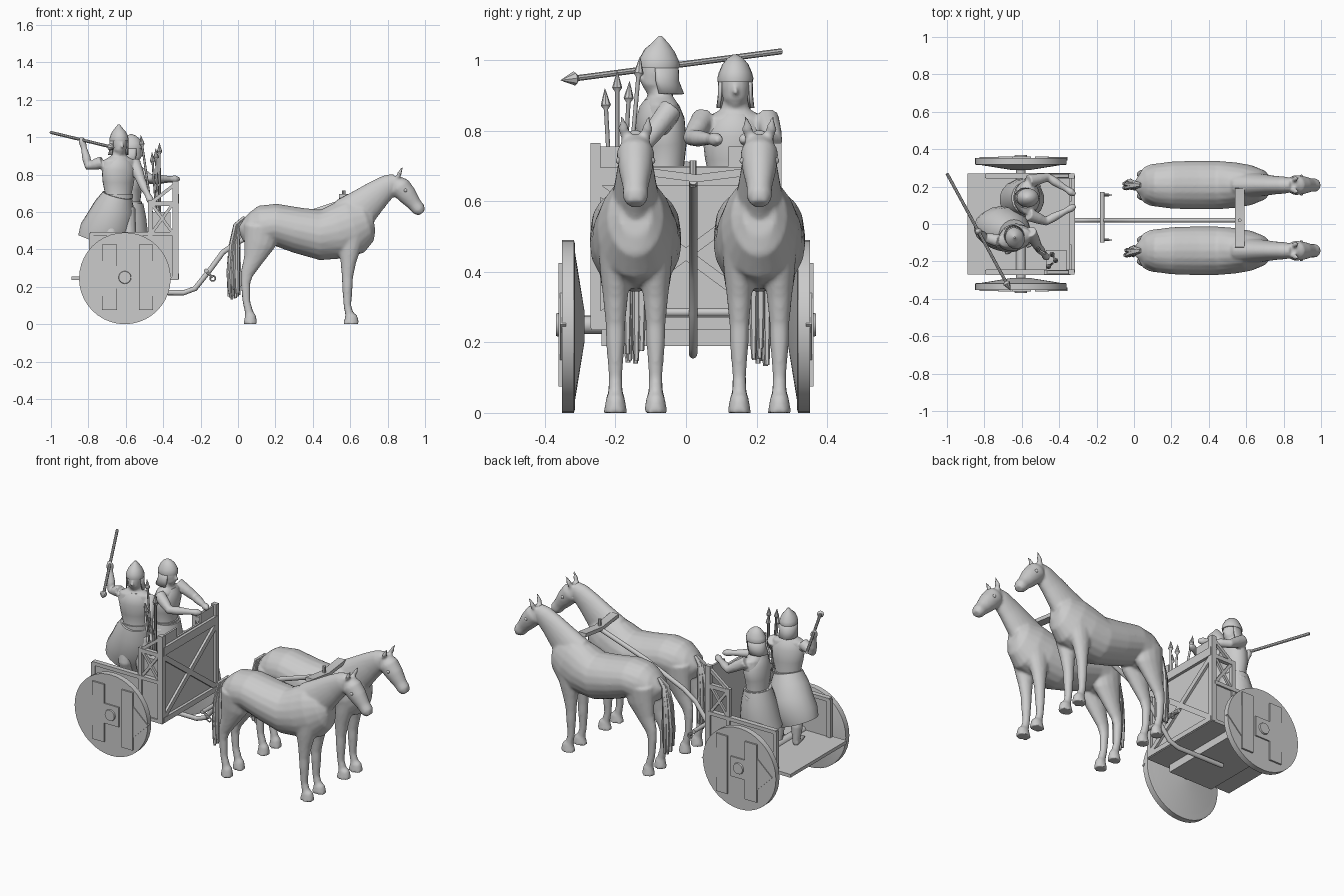
import bpy, bmesh, math, random
from mathutils import Vector, Matrix
random.seed(4)
R2 = math.sqrt(2)


def obj(name, bm, remesh=0, smooth=0):
    bmesh.ops.recalc_face_normals(bm, faces=bm.faces)
    me = bpy.data.meshes.new(name)
    bm.to_mesh(me)
    bm.free()
    o = bpy.data.objects.new(name, me)
    bpy.context.collection.objects.link(o)
    if remesh:
        m = o.modifiers.new("blend", 'REMESH')
        m.mode, m.voxel_size, m.use_smooth_shade = 'VOXEL', remesh, True
        s = o.modifiers.new("soften", 'SMOOTH')
        s.factor, s.iterations = 0.5, smooth
    return o


def loft(bm, pts, sides=16, M=Matrix(), phase=0):
    """Elliptical rings (x, y, z, half width, half depth) along a path."""
    P = [Vector(p[:3]) for p in pts]
    d = (P[-1] - P[0]).normalized()
    ref = Vector((1, 0, 0)) if abs(d.y) > 0.8 else Vector((0, 1, 0))
    rings = []
    for i, p in enumerate(pts):
        t = (P[min(i + 1, len(P) - 1)] - P[max(i - 1, 0)]).normalized()
        s = (ref - t * ref.dot(t)).normalized()
        u = t.cross(s)
        rings.append([bm.verts.new(M @ (P[i] + s * p[3] * math.cos(a) + u * p[4] * math.sin(a)))
                      for a in (phase + 2 * math.pi * k / sides for k in range(sides))])
    for a, b in zip(rings, rings[1:]):
        for k in range(sides):
            bm.faces.new((a[k], a[(k + 1) % sides], b[(k + 1) % sides], b[k]))
    bm.faces.new(rings[0])
    bm.faces.new(rings[-1])


def tube(name, pts, sides=12, M=Matrix()):
    bm = bmesh.new()
    loft(bm, pts, sides, M)
    return obj(name, bm)


def beam(name, path, w=0.024, h=0.024):
    bm = bmesh.new()
    loft(bm, [(*p, w / R2, h / R2) for p in path], 4, phase=math.pi / 4)
    return obj(name, bm)


def box(name, x0, x1, y0, y1, z0, z1):
    bm = bmesh.new()
    bmesh.ops.create_cube(bm, size=1)
    for v in bm.verts:
        v.co = Vector((x0 + (v.co.x + .5) * (x1 - x0), y0 + (v.co.y + .5) * (y1 - y0), z0 + (v.co.z + .5) * (z1 - z0)))
    return obj(name, bm)


def prism(name, poly, axis, a, b):
    bm = bmesh.new()
    f = lambda t, u, v: (t, u, v) if axis == 'x' else (u, t, v)
    A, B = ([bm.verts.new(f(t, u, v)) for u, v in poly] for t in (a, b))
    bm.faces.new(A)
    bm.faces.new(B)
    for k in range(len(poly)):
        j = (k + 1) % len(poly)
        bm.faces.new((A[k], A[j], B[j], B[k]))
    return obj(name, bm)


# --- horses ---
BODY = [(.018, .54, .03, .04), (.05, .52, .085, .085), (.12, .517, .115, .117), (.20, .532, .126, .112),
        (.32, .502, .13, .122), (.44, .477, .13, .135), (.54, .497, .122, .15), (.62, .525, .108, .153),
        (.69, .555, .08, .115), (.725, .56, .045, .06)]
NECK = [(.60, .57, .075, .12), (.68, .64, .06, .095), (.75, .70, .05, .076), (.81, .745, .045, .06), (.85, .77, .035, .04)]
HEAD = [(.835, .775, .035, .03), (.865, .735, .054, .058), (.905, .69, .048, .052), (.945, .64, .036, .038),
        (.968, .612, .036, .036), (.982, .592, .024, .02)]
HIND = [(.13, .52, .06, .10), (.115, .43, .052, .085), (.08, .34, .036, .052), (.048, .27, .025, .035),
        (.04, .22, .022, .026), (.045, .12, .019, .021), (.06, .06, .021, .023), (.066, .045, .026, .03), (.066, 0, .034, .038)]
FORE = [(.60, .48, .05, .08), (.595, .40, .044, .06), (.59, .33, .036, .042), (.585, .25, .028, .03), (.585, .20, .027, .028),
        (.585, .10, .019, .021), (.595, .055, .021, .023), (.605, .04, .027, .034), (.605, 0, .034, .044)]
for tag, cy in (("near", -.143), ("far", .208)):
    T = Matrix.Translation((0, cy, 0))
    bm = bmesh.new()
    for part in (BODY, NECK, HEAD):
        loft(bm, [(x, 0, z, a, b) for x, z, a, b in part], 20, T)
    for s in (-1, 1):
        for part in (HIND, FORE):
            loft(bm, [(x, s * .057, z, a, b) for x, z, a, b in part], 14, T)
        loft(bm, [(.85, s * .025, .775, .015, .012), (.863, s * .034, .805, .017, .012), (.88, s * .038, .842, .004, .004)], 10, T)
    obj(tag + "_horse", bm, .008, 4)
    bm = bmesh.new()
    for s in (-1, 1):
        bmesh.ops.create_uvsphere(bm, u_segments=10, v_segments=8, radius=.01,
                                  matrix=Matrix.Translation((.895, cy + s * .046, .715)))
    obj(tag + "_horse_eyes", bm)
    bm = bmesh.new()
    for k in range(12):
        dx, dy = random.uniform(-.03, .03), random.uniform(-.027, .027)
        loft(bm, [(.035, 0, .57, .012, .012), (-.005 + dx * .3, dy * .5, .53, .014, .014), (-.02 + dx * .7, dy, .42, .013, .013),
                  (-.024 + dx, dy, .28, .012, .012), (-.022 + dx, dy, random.uniform(.13, .19), .007, .007)], 6, T)
    obj(tag + "_horse_tail", bm)

# --- draught pole, yoke and swingletree ---
tube("pole", [(x, .02, z, .012, .014) for x, z in
              ((-.6, .17), (-.29, .168), (-.23, .19), (-.15, .29), (-.08, .385), (0, .44), (.25, .55), (.58, .66))])
beam("yoke", [(.565, -.125, .685), (.565, .03, .665), (.565, .19, .685)], .05, .022)
tube("yoke_pin", [(.565, .02, .64, .01, .01), (.565, .02, .715, .01, .01)], 8)
tube("swingletree", [(-.17, -.10, .285, .012, .012), (-.17, .17, .285, .012, .012)])
for y in (-.085, .155):
    tube("trace_hook", [(-.175, y, .285, .007, .007), (-.135, y, .25, .007, .007)], 8)
    bpy.ops.mesh.primitive_torus_add(location=(-.135, y, .245), rotation=(math.pi / 2, 0, 0), major_radius=.014,
                                     minor_radius=.004, major_segments=16, minor_segments=6)
    bpy.context.object.name = "trace_ring"

# --- chariot car ---
box("floor", -.89, -.32, -.27, .27, .235, .255)
box("axle_block", -.74, -.45, -.24, .24, .19, .235)
tube("axle", [(-.605, -.33, .25, .026, .026), (-.605, .33, .25, .026, .026)], 16)
prism("front_panel", [(-.27, .24), (.27, .24), (.27, .755), (.12, .755), (.12, .70), (-.11, .70), (-.11, .755), (-.27, .755)],
      'x', -.345, -.333)
for s in (-1, 1):
    y = s * .257
    box("front_post", -.35, -.318, y - .014, y + .014, .24, .765)
    beam("front_brace", [(-.33, -y, .26), (-.33, y, .64)], .022, .03)
    box("side_panel", -.79, -.34, y - .005, y + .005, .25, .48)
    beam("side_rail", [(-.79, y, .482), (-.34, y, .482)], .03, .022)
    beam("rear_post", [(-.785, y, .25), (-.785, y, .485)])
    beam("mid_post", [(-.47, y, .25), (-.47, y, .66)])
    beam("upper_rail", [(-.48, y, .645), (-.33, y, .645)])
    beam("upper_slat", [(-.47, y, .645), (-.34, y, .745)], .018, .018)
    for z0, z1 in ((.49, .64), (.64, .49)):
        beam("side_brace", [(-.46, y, z0), (-.35, y, z1)], .014, .016)
beam("front_top_rail", [(-.33, -.26, .67), (-.33, .26, .67)], .028, .05)
beam("front_bottom_rail", [(-.33, -.26, .255), (-.33, .26, .255)], .028, .03)

# --- solid plank wheels ---
for s in (-1, 1):
    tube("wheel", [(-.605, s * .29, .245, .05, .05), (-.605, s * .315, .245, .235, .235), (-.605, s * .318, .245, .245, .245),
                   (-.605, s * .352, .245, .245, .245), (-.605, s * .352, .245, .222, .222), (-.605, s * .346, .245, .22, .22)][1:], 40)
    tube("wheel_dish", [(-.605, s * .288, .245, .045, .045), (-.605, s * .317, .245, .225, .225)], 40)
    for x0, x1 in ((-.727, -.647), (-.53, -.455)):
        box("wheel_plank", x0, x1, s * .34, s * .362, .075, .425)
    for x, d in ((-.727, -1), (-.455, 1)):
        prism("wheel_wedge", [(x, .15), (x + d * .1, .25), (x, .34)], 'y', s * .34, s * .357)
    box("hub_block", -.655, -.55, s * .34, s * .36, .19, .31)
    tube("hub_cap", [(-.605, s * .34, .25, .04, .04), (-.605, s * .368, .25, .032, .032)], 16)

# --- javelins in a holder ---
box("javelin_case", -.47, -.36, -.245, -.14, .255, .60)


def spear(name, p, q, r=.006, head=.06):
    p, q = Vector(p), Vector(q)
    d = (q - p).normalized()
    at = lambda back, k: (*(q - d * back), r * k, r * k)
    tube(name, [(*p, r, r), at(head, 1), at(head * .8, 2.4), at(0, .1)], 8)


for tip in ((-.46, -.23, .92), (-.42, -.195, .97), (-.52, -.13, 1.01), (-.44, -.16, .94)):
    spear("javelin", (-.415, -.195, .28), tip)
spear("thrown_spear", (-1, .27, 1.025), (-.66, -.355, .943), .0085, .055)


# --- crew ---
def warrior(tag, loc, yaw, dz, arms, skirt, peak):
    M = Matrix.Translation((*loc, dz)) @ Matrix.Rotation(math.radians(yaw), 4, 'Z')
    legs = Matrix.Translation((*loc, 0)) @ Matrix.Rotation(math.radians(yaw), 4, 'Z')
    bm = bmesh.new()
    loft(bm, [(0, 0, .60, .07, .06), (0, 0, .68, .064, .05), (0, 0, .76, .08, .058), (.01, 0, .83, .096, .06),
              (.01, 0, .875, .088, .048), (.01, 0, .90, .042, .034), (.015, 0, .95, .03, .03)], 18, M)
    loft(bm, [(.027, 0, .903, .018, .022), (.022, 0, .925, .034, .043), (.016, 0, .96, .042, .05),
              (.014, 0, 1.0, .042, .05), (.014, 0, 1.025, .025, .03)], 18, M)
    loft(bm, [(.06, 0, .972, .005, .005), (.073, 0, .948, .009, .012), (.062, 0, .944, .007, .007)], 8, M)
    for s in (-1, 1):
        loft(bm, [(0, s * .045, .62, .05, .05), (.03, s * .05, .46, .04, .042), (.0, s * .05, .36, .034, .036),
                  (-.01, s * .05, .27, .02, .022)], 12, legs)
        loft(bm, [(-.03, s * .05, .268, .018, .014), (.03, s * .055, .27, .022, .016), (.08, s * .06, .264, .016, .009)], 10, legs)
    for a in arms:
        loft(bm, [(*p, r, r) for p, r in zip(a, (.034, .03, .024, .024, .016, .021, .01))], 12)
    obj(tag + "_body", bm, .006, 3)
    tube(tag + "_cuirass", [(0, 0, .655, .078, .064), (0, 0, .69, .071, .057), (0, 0, .76, .086, .065),
                            (.01, 0, .83, .094, .068), (.01, 0, .87, .07, .055), (.01, 0, .888, .05, .042)], 20, M)
    tube(tag + "_belt", [(0, 0, .672, .08, .066), (0, 0, .695, .08, .066)], 20, M)
    tube(tag + "_skirt", skirt, 18)
    tube(tag + "_helmet", [(.012, 0, .978, .050, .058), (.012, 0, .99, .051, .059), (.012, 0, 1.005, .047, .055),
                           (.01, 0, 1.028, .037, .043), (.008, 0, 1.046, .022, .026), (.008, 0, peak, .005, .005)], 20, M)
    # neck guard open at the face
    bm = bmesh.new()
    rows = [[bm.verts.new(M @ Vector((cx + rx * math.cos(a), ry * math.sin(a), z)))
             for a in (math.radians(62 + 236 * k / 18) for k in range(19))]
            for cx, rx, ry, z in ((.012, .056, .049, .985), (.01, .056, .05, .94), (0, .06, .054, .905))]
    for a, b in zip(rows, rows[1:]):
        for k in range(18):
            bm.faces.new((a[k], a[k + 1], b[k + 1], b[k]))
    obj(tag + "_neck_guard", bm).modifiers.new("thickness", 'SOLIDIFY').thickness = .006


def arm(sh, el, ha):
    """Shoulder, elbow and hand expanded to seven stations."""
    sh, el, ha = map(Vector, (sh, el, ha))
    d = (ha - el).normalized()
    return [sh, sh.lerp(el, .55), el, el.lerp(ha, .3), ha - d * .035, ha, ha + d * .025]


warrior("spearman", (-.64, -.065), -72, 0,
        [arm((-.725, -.09, .865), (-.80, -.07, .845), (-.832, -.04, .975)),
         arm((-.555, -.04, .865), (-.515, -.12, .76), (-.47, -.175, .665))],
        [(-.645, -.06, .69, .085, .08), (-.66, -.05, .63, .105, .11), (-.68, -.03, .55, .12, .132),
         (-.72, -.02, .48, .115, .135), (-.74, -.02, .43, .10, .125)], 1.068)
warrior("driver", (-.58, .14), 0, -.04,
        [arm((-.565, .05, .835), (-.47, .015, .78), (-.335, .085, .775)),
         arm((-.565, .23, .835), (-.46, .25, .77), (-.335, .17, .775))],
        [(-.58, .14, .65, .085, .075), (-.585, .14, .58, .10, .095), (-.59, .135, .50, .11, .11), (-.60, .13, .42, .11, .12)], 1.056)

for o in bpy.context.collection.objects:
    o.select_set(o.type == 'MESH')
    bpy.context.view_layer.objects.active = o
bpy.ops.object.shade_smooth_by_angle(angle=math.radians(40))
